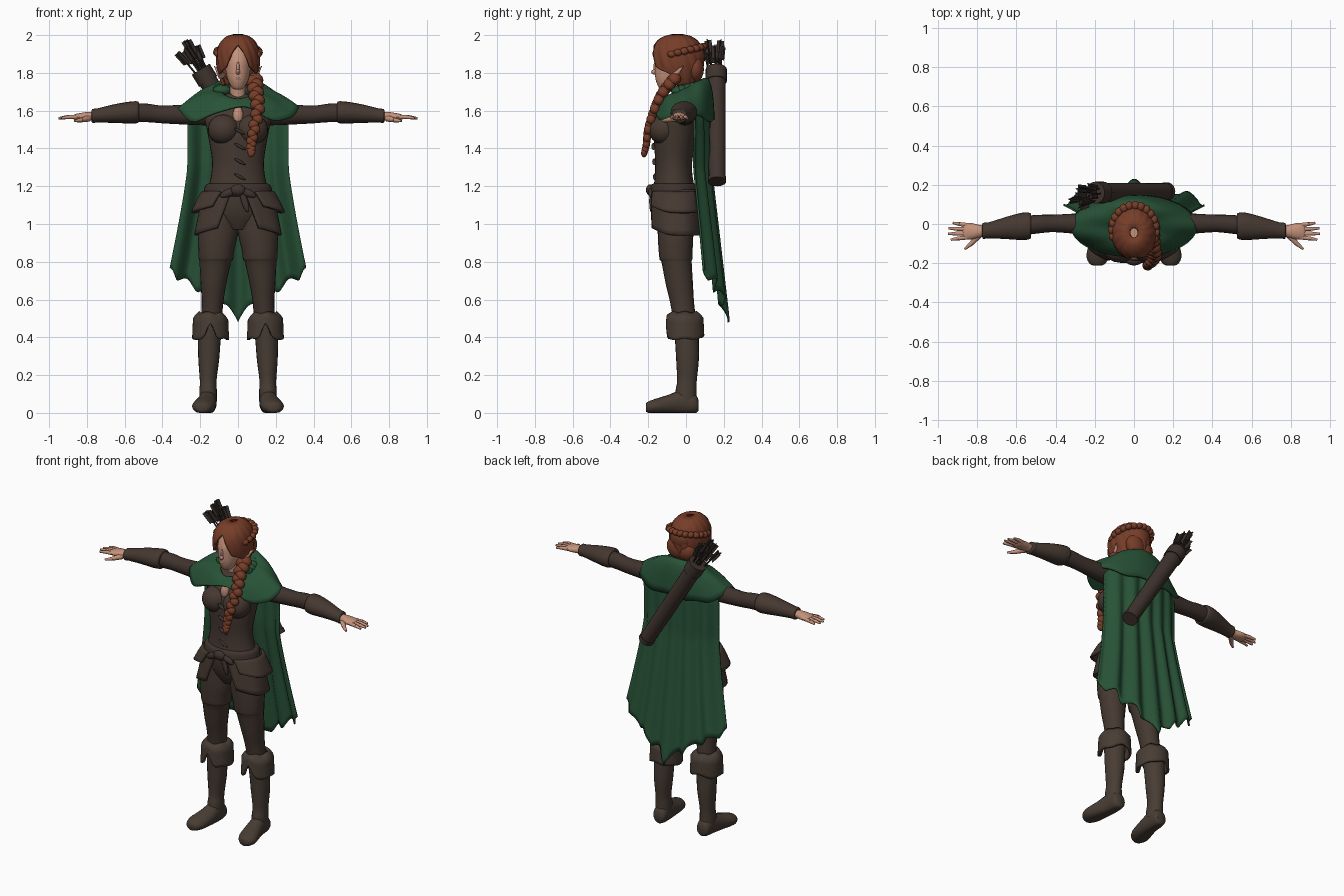
import bpy, bmesh, math, random
from math import sin, cos, pi
from mathutils import Vector, Matrix

if "Cube" in bpy.data.objects:
    bpy.data.objects.remove(bpy.data.objects["Cube"])

random.seed(4)


def mat(name, *rgb):
    m = bpy.data.materials.new(name)
    m.diffuse_color = (*rgb, 1)
    m.use_nodes = True
    m.node_tree.nodes["Principled BSDF"].inputs["Base Color"].default_value = m.diffuse_color
    return m


LEATHER = mat("brown leather", 0.060, 0.040, 0.030)
DARK = mat("dark brown cloth", 0.050, 0.033, 0.026)
BOOT = mat("boot leather", 0.064, 0.046, 0.034)
GREEN = mat("forest green cloth", 0.021, 0.085, 0.038)
HAIR = mat("auburn hair", 0.185, 0.047, 0.022)
SKIN = mat("skin", 0.56, 0.29, 0.20)
FEATHER = mat("dark feather", 0.036, 0.026, 0.022)


def finish(name, bm, material, thick=0, angle=50):
    bmesh.ops.recalc_face_normals(bm, faces=bm.faces)
    me = bpy.data.meshes.new(name)
    bm.to_mesh(me)
    bm.free()
    me.materials.append(material)
    ob = bpy.data.objects.new(name, me)
    bpy.context.collection.objects.link(ob)
    if thick:
        mod = ob.modifiers.new("thickness", 'SOLIDIFY')
        mod.thickness, mod.offset = thick, 0
    for o in bpy.context.selected_objects:
        o.select_set(False)
    ob.select_set(True)
    bpy.context.view_layer.objects.active = ob
    bpy.ops.object.shade_smooth_by_angle(angle=math.radians(angle))
    return ob


def smooth_path(pts, steps=3):
    out = []
    for i in range(len(pts) - 1):
        p0, p1, p2, p3 = pts[max(i - 1, 0)], pts[i], pts[i + 1], pts[min(i + 2, len(pts) - 1)]
        for k in range(steps):
            t = k / steps
            out.append([0.5 * (2 * b + (c - a) * t + (2 * a - 5 * b + 4 * c - d) * t * t
                               + (3 * b - a - 3 * c + d) * t ** 3)
                        for a, b, c, d in zip(p0, p1, p2, p3)])
    return out + [list(pts[-1])]


def loft(name, rings, material, axis='z', side=1, n=20, steps=3):
    """Rings are (x, y, z, radius a, radius b), stacked along one axis."""
    bm = bmesh.new()
    loops = []
    for x, y, z, ra, rb in smooth_path(rings, steps):
        loop = []
        for i in range(n):
            a, b = ra * cos(2 * pi * i / n), rb * sin(2 * pi * i / n)
            off = {'z': (a, b, 0), 'x': (0, a, b), 'y': (a, 0, b)}[axis]
            loop.append(bm.verts.new((side * (x + off[0]), y + off[1], max(0, z + off[2]))))
        loops.append(loop)
    for p, q in zip(loops, loops[1:]):
        for i in range(n):
            bm.faces.new((p[i], p[(i + 1) % n], q[(i + 1) % n], q[i]))
    bm.faces.new(loops[0])
    bm.faces.new(loops[-1])
    return finish(name, bm, material)


def sheet(name, f, nu, nv, material, thick=0.01, side=1):
    """Surface f(u, v) with u and v from 0 to 1."""
    bm = bmesh.new()
    g = []
    for j in range(nv + 1):
        row = [f(i / nu, j / nv) for i in range(nu + 1)]
        g.append([bm.verts.new((side * x, y, z)) for x, y, z in row])
    for j in range(nv):
        for i in range(nu):
            bm.faces.new((g[j][i], g[j][i + 1], g[j + 1][i + 1], g[j + 1][i]))
    bmesh.ops.remove_doubles(bm, verts=bm.verts, dist=0.0004)
    return finish(name, bm, material, thick)


def blobs(name, items, material, seg=14):
    """Ellipsoids (centre, radii, tilt about y) joined in one mesh."""
    bm = bmesh.new()
    for c, r, tilt in items:
        m = Matrix.Translation(c) @ Matrix.Rotation(tilt, 4, 'Y') @ Matrix.Diagonal((*r, 1))
        bmesh.ops.create_uvsphere(bm, u_segments=seg, v_segments=seg // 2 + 1, radius=1, matrix=m)
    return finish(name, bm, material)


def rod(bm, a, b, r1, r2, seg=10):
    a, b = Vector(a), Vector(b)
    m = Matrix.Translation((a + b) / 2) @ (b - a).to_track_quat('Z', 'Y').to_matrix().to_4x4()
    bmesh.ops.create_cone(bm, cap_ends=True, segments=seg, radius1=r1, radius2=r2,
                          depth=(b - a).length, matrix=m)


# Torso, bust and belt
loft("bodice", [(0, -.05, .97, .07, .07), (0, -.05, 1.05, .16, .11), (0, -.06, 1.15, .165, .115),
                (0, -.065, 1.25, .143, .1), (0, -.065, 1.33, .137, .098), (0, -.06, 1.42, .15, .108),
                (0, -.05, 1.5, .165, .115), (0, -.035, 1.58, .18, .1), (0, -.02, 1.64, .15, .08),
                (0, -.01, 1.69, .07, .05)], LEATHER, n=32)
blobs("bust", [((s * .075, -.118, 1.5), (.085, .08, .08), 0) for s in (-1, 1)], LEATHER, 20)
blobs("bodice_clasps", [((.01, y, z), (.035, .012, .008), .5) for y, z in
                        ((-.163, 1.25), (-.167, 1.33), (-.172, 1.41), (-.178, 1.49))], DARK)
loft("belt", [(0, -.06, 1.145, .17, .12), (0, -.06, 1.155, .183, .132), (0, -.06, 1.18, .18, .131),
              (0, -.06, 1.205, .172, .125), (0, -.06, 1.215, .155, .11)], DARK, n=32)
blobs("belt_knot", [((0, -.19, 1.18), (.04, .022, .03), 0), ((.05, -.185, 1.165), (.05, .015, .02), .4),
                    ((-.05, -.185, 1.165), (.05, .015, .02), -.4),
                    ((.035, -.185, 1.12), (.018, .01, .06), -.3)], DARK)


# Split hip skirt in two layers
def skirt(z0, z1, g0, g1, end, grow):
    def f(u, v):
        g = g0 + (g1 - g0) * v
        a = g + (end - g) * u
        rx, ry = .168 + .062 * v ** .8 + grow, .125 + .02 * v + grow
        z = z0 + (z1 + .05 * max(0, cos(a)) ** 2 - z0) * v
        ripple = 1 + .02 * v * sin(7 * a)
        return rx * sin(a) * ripple, -.05 - ry * cos(a) * ripple, z
    return f


for s, tag in ((1, "left"), (-1, "right")):
    sheet(tag + "_skirt", skirt(1.18, .94, .2, .5, pi, 0), 24, 8, LEATHER, .014, s)
    sheet(tag + "_hip_pouch", skirt(1.17, 1.06, .5, .6, 2.3, .016), 18, 6, LEATHER, .016, s)

    # Trousers and boots
    loft(tag + "_thigh", [(.09, -.05, 1.08, .08, .1), (.105, -.055, .96, .105, .095),
                          (.115, -.055, .86, .095, .09), (.117, -.053, .81, .09, .086),
                          (.12, -.05, .80, .084, .08), (.13, -.035, .68, .068, .072),
                          (.135, -.02, .58, .057, .063), (.145, 0, .44, .055, .06)], LEATHER, side=s)
    loft(tag + "_boot_shaft", [(.145, 0, .5, .066, .07), (.152, .005, .38, .06, .063),
                               (.155, .008, .28, .055, .06), (.158, .005, .17, .044, .052),
                               (.158, 0, .12, .046, .055), (.158, 0, .06, .046, .055)], BOOT, side=s)
    loft(tag + "_boot_foot", [(.155, .065, .04, .03, .03), (.157, .045, .05, .043, .055),
                              (.16, -.02, .056, .047, .066), (.17, -.09, .045, .056, .052),
                              (.183, -.16, .035, .06, .04), (.187, -.2, .03, .042, .03),
                              (.187, -.213, .028, .02, .02)], BOOT, 'y', s)

    def cuff(u, v):
        a = 2 * pi * (u - .5)
        drop = .14 - .085 * math.exp(-(a / .28) ** 2) - .02 * math.exp(-((abs(a) - pi) / .6) ** 2)
        r = .055 + .03 * min(1, v * 5) + .006 * v
        return .145 + r * sin(a), -.005 - (r + .004) * cos(a), .53 - drop * v + .004 * sin(5 * a)
    sheet(tag + "_boot_cuff", cuff, 36, 8, BOOT, .014, s)

    # Sleeves, bracers and hands
    loft(tag + "_sleeve", [(.1, -.01, 1.585, .06, .065), (.25, 0, 1.58, .055, .055),
                           (.4, .003, 1.58, .045, .047), (.48, 0, 1.588, .047, .049),
                           (.58, -.01, 1.588, .05, .05)], DARK, 'x', s)
    loft(tag + "_bracer", [(.525, -.01, 1.592, .05, .045), (.53, -.01, 1.592, .066, .057),
                           (.57, -.012, 1.59, .07, .058), (.65, -.02, 1.585, .057, .05),
                           (.74, -.032, 1.575, .041, .038), (.77, -.035, 1.572, .041, .037),
                           (.775, -.035, 1.572, .03, .027)], LEATHER, 'x', s)
    loft(tag + "_palm", [(.75, -.035, 1.57, .026, .022), (.79, -.037, 1.57, .032, .024),
                         (.83, -.037, 1.568, .042, .021), (.865, -.037, 1.566, .042, .015),
                         (.875, -.037, 1.565, .03, .008)], SKIN, 'x', s, 14)
    bm = bmesh.new()
    for y0, y1, x1 in ((-.006, .006, .925), (-.027, -.022, .947), (-.048, -.05, .95), (-.068, -.08, .935)):
        mid = ((s * (.86 + x1) / 2), (y0 + y1) / 2, 1.566)
        rod(bm, (s * .85, y0, 1.567), mid, .0115, .0105)
        rod(bm, mid, (s * x1, y1, 1.56), .0105, .006)
    rod(bm, (s * .79, -.055, 1.56), (s * .83, -.1, 1.55), .018, .012)
    rod(bm, (s * .83, -.1, 1.55), (s * .865, -.128, 1.545), .012, .006)
    finish(tag + "_fingers", bm, SKIN)

    # Pointed ear
    bm = bmesh.new()
    rod(bm, (s * .085, -.065, 1.785), (s * .125, -.015, 1.835), .022, .002)
    finish(tag + "_ear", bm, SKIN)

# Head, neck and neckline
loft("neck", [(0, -.02, 1.6, .06, .05), (0, -.03, 1.68, .043, .045), (0, -.045, 1.78, .043, .048)], SKIN)
blobs("neckline", [((0, -.132, 1.575), (.028, .025, .05), 0)], SKIN)
loft("face", [(0, -.115, 1.712, .015, .015), (0, -.108, 1.722, .033, .036), (0, -.095, 1.765, .055, .066),
              (0, -.078, 1.82, .067, .087), (0, -.07, 1.87, .07, .092), (0, -.06, 1.94, .06, .075)],
     SKIN, n=24)
blobs("nose_and_lips", [((0, -.163, 1.805), (.012, .022, .014), 0), ((0, -.163, 1.83), (.008, .01, .03), 0),
                        ((0, -.153, 1.768), (.022, .01, .009), 0)], SKIN, 10)


# Hair cap with a parted opening around the face
def hair(u, v):
    z = 1.735 + .264 * v
    t = (z - 1.87) / .13
    s = max(0, 1 - abs(t) ** 2.4) ** (1 / 2.4) if t > 0 else 1 - .3 * t * t
    if z > 1.83:
        g = .6 * max(0, (1.945 - z) / .115) ** .7
    else:
        g = .6 + .95 * min(1, (1.83 - z) / .05)
    a = g + (2 * pi - 2 * g) * u
    k = s * (1 + .025 * sin(15 * a + 40 * z))
    return .108 * k * sin(a), -.045 - .132 * k * cos(a), z


sheet("hair", hair, 60, 26, HAIR, .014)
blobs("hair_bun", [((0, .04, 1.89), (.075, .06, .08), 0), ((.03, .05, 1.82), (.065, .045, .07), .4),
                   ((-.04, .045, 1.81), (.055, .045, .06), -.3)], HAIR, 18)
blobs("crown_braid", [((.112 * sin(a), -.03 - .125 * cos(a), 1.91 - .03 * cos(a)),
                       (.022, .024, .019), .5 * (-1) ** i)
                      for i, a in enumerate([1.2 + .27 * k for k in range(15)])], HAIR, 10)
path = smooth_path([(.085, -.06, 1.77), (.095, -.12, 1.7), (.105, -.165, 1.61),
                    (.085, -.2, 1.5), (.07, -.21, 1.42), (.07, -.222, 1.375)], 4)
blobs("side_braid", [((x + .013 * (-1) ** i * (1 - i / 24), y, z),
                      (.04 - .0011 * i, .034 - .0009 * i, .03 - .0003 * i), .6 * (-1) ** i)
                     for i, (x, y, z) in enumerate(path)], HAIR, 14)


# Shoulder mantle with a folded hood
def mantle(u, v):
    a = 2 * pi * u
    c = (1 + cos(a)) / 2
    p0 = Vector((.085 * sin(a), -.02 - .095 * cos(a), 1.75 - .09 * c))
    p1 = Vector((.195 * sin(a), -.01 - .135 * cos(a), 1.74 - .1 * c))
    p2 = Vector((.32 * sin(a), -.01 - .155 * cos(a),
                 1.62 - .07 * (1 - c) ** 3 - .075 * sin(2 * a) ** 2 * (1 if cos(a) > 0 else .3)))
    p = p0 * (2 * (v - .5) * (v - 1)) + p1 * (4 * v * (1 - v)) + p2 * (2 * v * (v - .5))
    return p + Vector((0, 0, .006 * sin(9 * a) * v))


sheet("shoulder_mantle", mantle, 64, 12, GREEN, .012)
blobs("folded_hood", [((.085 * sin(a), -.015 - .11 * cos(a), 1.735 - .05 * (1 + cos(a)) / 2),
                       (.05, .035, .028), 0) for a in [1.3 + .25 * k for k in range(15)]], GREEN)


# Long cape with a ragged hem
def cape(u, v):
    u = 2 * u - 1
    hem = .48 + .25 * abs(u) ** .85 + .04 * abs(sin(11 * u))
    z = 1.68 + (hem - 1.68) * v
    low = max(0, (1.3 - z) / .57)
    w = .268 + .1 * min(1.1, low) ** 1.2 - .05 * max(0, (z - 1.55) / .13)
    y = .122 + .06 * min(1.4, low) - .075 * u * u + (.006 + .014 * v) * sin(17 * u + 1.5)
    return w * u, y, z


sheet("cape", cape, 72, 30, GREEN, .01)

# Quiver and arrows slung across the back
top, bottom = Vector((-.195, .16, 1.815)), Vector((.17, .165, 1.225))
d = (top - bottom).normalized()
bm = bmesh.new()
rod(bm, bottom, top, .044, .05, 20)
for p, r in ((bottom, .048), (top - d * .07, .056)):
    rod(bm, p, p + d * (.025 if p == bottom else .075), r, r, 20)
finish("quiver", bm, DARK, angle=40)
bm = bmesh.new()
across = d.cross(Vector((0, 1, 0)))
for k in range(8):
    a = k * 2.4
    r = .012 + .022 * (k % 3) / 2
    off = across * (r * cos(a)) + Vector((0, r * sin(a), 0))
    tip = top + d * random.uniform(.12, .185) + off * 1.9
    rod(bm, top - d * .05 + off, tip, .005, .005, 6)
    turn = (tip - top - off).to_track_quat('Z', 'Y').to_matrix().to_4x4()
    for spin in (0, pi / 2):
        m = (Matrix.Translation(tip - d * .04) @ turn @ Matrix.Rotation(a + spin, 4, 'Z')
             @ Matrix.Diagonal((.038, .004, .075, 1)))
        vane = bmesh.ops.create_cube(bm, size=1, matrix=m)["verts"]
finish("arrows", bm, FEATHER, angle=30)
